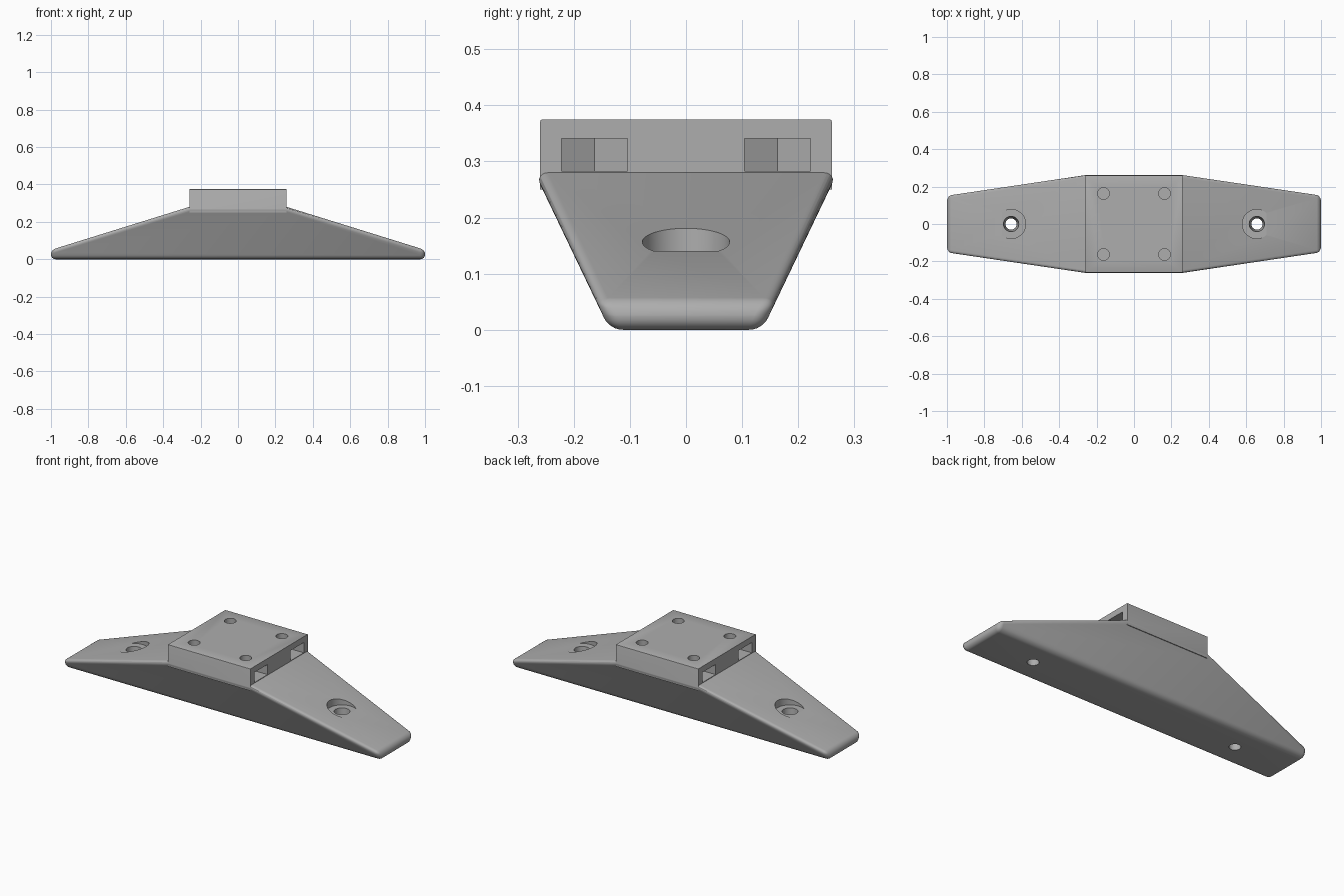
import bpy, bmesh, math
from mathutils import Vector

cube = bpy.data.objects.get("Cube")
if cube:
    bpy.data.objects.remove(cube, do_unlink=True)

grey = bpy.data.materials.new("mid grey")
grey.use_nodes = True
colour = (0.42, 0.42, 0.42, 1)
grey.diffuse_color = colour
grey.node_tree.nodes["Principled BSDF"].inputs["Base Color"].default_value = colour


def new_object(name, bm):
    bmesh.ops.recalc_face_normals(bm, faces=bm.faces)
    mesh = bpy.data.meshes.new(name)
    bm.to_mesh(mesh)
    bm.free()
    mesh.materials.append(grey)
    ob = bpy.data.objects.new(name, mesh)
    bpy.context.collection.objects.link(ob)
    return ob


def extrude_outline(bm, points, axis, start, depth):
    """Prism from a closed outline given as (a, b) pairs across the axis."""
    place = (lambda a, b: (a, start, b)) if axis == "y" else (lambda a, b: (a, b, start))
    face = bm.faces.new([bm.verts.new(place(a, b)) for a, b in points])
    geom = bmesh.ops.extrude_face_region(bm, geom=[face])["geom"]
    step = Vector((0, depth, 0)) if axis == "y" else Vector((0, 0, depth))
    bmesh.ops.translate(bm, vec=step, verts=[v for v in geom if isinstance(v, bmesh.types.BMVert)])


def peg(name, x, y, low, high, r_low, r_high):
    """Vertical round cutter."""
    bm = bmesh.new()
    bmesh.ops.create_cone(bm, cap_ends=True, segments=48, radius1=r_low,
                          radius2=r_high, depth=high - low)
    bmesh.ops.translate(bm, vec=(x, y, (low + high) / 2), verts=bm.verts)
    return new_object(name, bm)


def apply_all(ob):
    bpy.ops.object.select_all(action="DESELECT")
    ob.select_set(True)
    bpy.context.view_layer.objects.active = ob
    for mod in list(ob.modifiers):
        bpy.ops.object.modifier_apply(modifier=mod.name)


def combine(ob, tool, operation):
    mod = ob.modifiers.new(operation, "BOOLEAN")
    mod.operation, mod.object, mod.solver = operation, tool, "EXACT"
    apply_all(ob)
    bpy.data.objects.remove(tool, do_unlink=True)


# Base: sloping arms, sides leaning outward with height, rounded edges
half_foot, half_top, half_block, arm_top, tip = 0.136, 0.27, 0.26, 0.28, 0.05
bm = bmesh.new()
side = [(-1, 0), (1, 0), (1, tip), (half_block, arm_top), (-half_block, arm_top), (-1, tip)]
extrude_outline(bm, side, "y", -1, 2)
for v in bm.verts:
    width = half_foot + (half_top - half_foot) * v.co.z / arm_top
    v.co.y = math.copysign(width, v.co.y)
base = new_object("base", bm)
bevel = base.modifiers.new("round", "BEVEL")
bevel.width, bevel.segments = 0.024, 6
bevel.limit_method, bevel.angle_limit = "ANGLE", math.radians(30)
apply_all(base)

# Mounting block on the middle
bm = bmesh.new()
bmesh.ops.create_cube(bm, size=1)
bmesh.ops.scale(bm, vec=(2 * half_block, 2 * half_block, 0.125), verts=bm.verts)
bmesh.ops.translate(bm, vec=(0, 0, 0.3125), verts=bm.verts)
top_edges = [e for e in bm.edges if all(v.co.z > 0.37 for v in e.verts)
             and abs(e.verts[0].co.x - e.verts[1].co.x) > 0.1]
bmesh.ops.bevel(bm, geom=top_edges, offset=0.004, segments=2, affect="EDGES", profile=0.5)
block = new_object("mounting_block", bm)
combine(base, block, "UNION")

# Nut slots with pointed inner ends, and the bolt holes above them
inset, half_slot = 0.163, 0.059
for sx in (-1, 1):
    for sy in (-1, 1):
        bm = bmesh.new()
        y = sy * inset
        outline = [(0.3, y - half_slot), (0.3, y + half_slot),
                   (0.129, y + half_slot), (0.095, y), (0.129, y - half_slot)]
        extrude_outline(bm, [(sx * a, b) for a, b in outline], "z", 0.283, 0.058)
        combine(base, new_object("slot_cutter", bm), "DIFFERENCE")
        combine(base, peg("bolt_cutter", sx * inset, y, 0.30, 0.45, 0.031, 0.031), "DIFFERENCE")

    # Screw seats and tapered through holes in the arms
    combine(base, peg("seat_cutter", sx * 0.657, 0, 0.14, 0.3, 0.078, 0.078), "DIFFERENCE")
    combine(base, peg("screw_cutter", sx * 0.657, 0, -0.012, 0.152, 0.029, 0.042), "DIFFERENCE")

base.name = "bracket_body"
apply_all(base)
bpy.ops.object.shade_smooth_by_angle(angle=math.radians(30))
